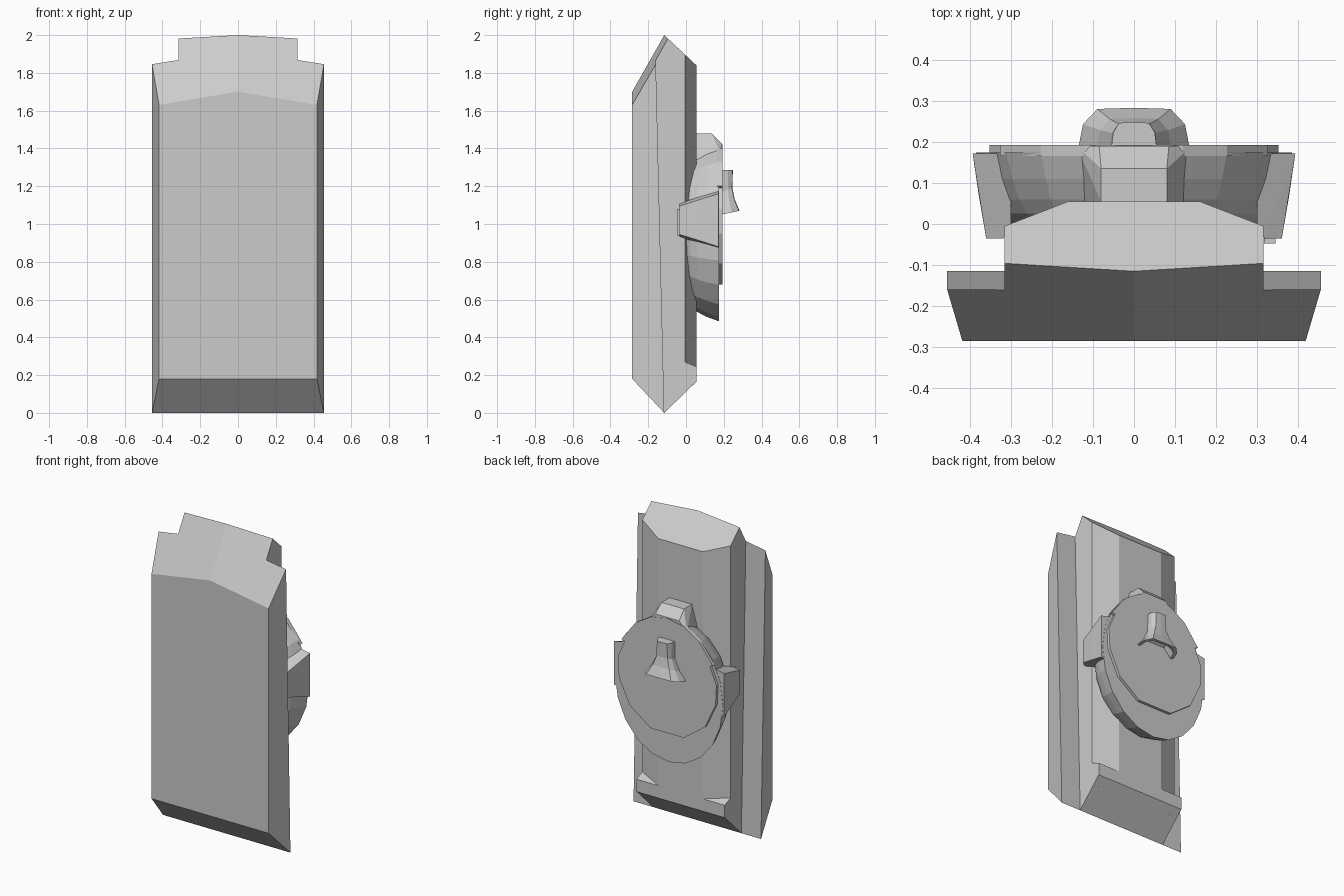
import bpy, bmesh
from math import sin, cos, pi, radians
from mathutils import Vector

if "Cube" in bpy.data.objects:
    bpy.data.objects.remove(bpy.data.objects["Cube"])


def finish(name, bm):
    bmesh.ops.recalc_face_normals(bm, faces=bm.faces)
    me = bpy.data.meshes.new(name)
    bm.to_mesh(me)
    bm.free()
    ob = bpy.data.objects.new(name, me)
    bpy.context.collection.objects.link(ob)
    return ob


def hull(name, pts):
    """Convex solid around a few points."""
    bm = bmesh.new()
    vs = [bm.verts.new(p) for p in pts]
    bmesh.ops.convex_hull(bm, input=vs)
    bmesh.ops.dissolve_limit(bm, angle_limit=0.01, verts=bm.verts, edges=bm.edges)
    return finish(name, bm)


def loft(name, rings):
    """Closed rings skinned together, with both ends capped."""
    bm = bmesh.new()
    vs = [[bm.verts.new(p) for p in r] for r in rings]
    n = len(vs[0])
    for a, b in zip(vs, vs[1:]):
        for i in range(n):
            j = (i + 1) % n
            bm.faces.new((a[i], a[j], b[j], b[i]))
    bm.faces.new(vs[0])
    bm.faces.new(vs[-1])
    return finish(name, bm)


def cut(ob, co, no):
    """Slice off everything on the normal side and cap the opening."""
    bm = bmesh.new()
    bm.from_mesh(ob.data)
    bmesh.ops.bisect_plane(bm, geom=bm.verts[:] + bm.edges[:] + bm.faces[:],
                           plane_co=co, plane_no=Vector(no).normalized(), clear_outer=True)
    bmesh.ops.holes_fill(bm, edges=[e for e in bm.edges if e.is_boundary], sides=0)
    bmesh.ops.recalc_face_normals(bm, faces=bm.faces)
    bm.to_mesh(ob.data)
    bm.free()


# Main plate: stepped section, flange leaning slightly forward toward the top
def section(z):
    yb = -0.115 - 0.0242 * z
    half = [(0.418, -0.285), (0.455, yb), (0.315, yb), (0.315, -0.005), (0.16, 0.055)]
    return [(x, y, z) for x, y in half] + [(-x, y, z) for x, y in reversed(half)]


body = loft("body", [section(-0.2), section(2.2)])
cut(body, (0, -0.115, 0), (0, -0.18, -0.17))        # lower front slope
cut(body, (0, -0.115, 0), (0, 0.165, -0.17))        # lower back slope
cut(body, (0, -0.115, 2.0), (0, 0.94, 1))           # upper back slope
for s in (1, -1):                                   # two-sided upper front slope
    cut(body, (0, -0.115, 2.0), (0.165 * s, -1.765, 1))

# Square corners under the end of each back chamfer
for s, side in ((1, "right"), (-1, "left")):
    hull("foot_corner_" + side,
         [(s * x, y, z) for x, y, lo, hi in
          ((0.16, 0.055, 0.165, 0.245), (0.315, 0.055, 0.165, 0.245),
           (0.315, -0.005, 0.107, 0.27)) for z in (lo, hi)])

# Bowl-shaped housing
CZ, RX, RZ, N = 0.9525, 0.385, 0.4675, 20
loft("housing", [[(RX * k * cos(2 * pi * i / N), y, CZ + RZ * k * sin(2 * pi * i / N))
                  for i in range(N)]
                 for y, k in ((0.0, 0.77), (0.025, 0.84), (0.06, 0.895),
                              (0.11, 0.95), (0.174, 1.0))])

# Raised face plate: full width above the step, smaller below it
arc = [(RX * cos(radians(a)), CZ + RZ * sin(radians(a))) for a in (32, 54, 72, 90, 108, 126, 148)]
low = [(0.305, 1.19), (0.352, 1.08), (0.345, 0.95), (0.27, 0.79), (0.12, 0.68)]
outline = arc + [(-x, z) for x, z in low] + list(reversed(low))
loft("face_plate", [[(x, y, z) for x, z in outline] for y in (0.165, 0.192)])

# Lugs at the top and both sides
hull("top_lug", [(s * x, y, z) for s in (1, -1) for x, y, z in
                 ((0.08, 0.055, 1.48), (0.08, 0.135, 1.48), (0.085, 0.19, 1.425),
                  (0.14, 0.19, 1.36), (0.12, 0.055, 1.34))])
for s, side in ((1, "right"), (-1, "left")):
    hull("side_lug_" + side,
         [(s * x, y, 1.02 + t * h) for t in (1, -1) for x, y, h in
          ((0.36, -0.035, 0.075), (0.318, -0.035, 0.085), (0.378, 0.07, 0.10),
           (0.393, 0.172, 0.14), (0.30, 0.172, 0.16), (0.30, 0.0, 0.10))])
hull("side_pin", [(x, y, z) for x in (0.316, 0.345) for y in (-0.048, -0.03) for z in (0.94, 1.08)])

# Flared spout, hollow from below
ARCH = [(1, 0), (0.92, 0.58), (0.66, 0.97), (0.0, 1.0), (-0.66, 0.97), (-0.92, 0.58), (-1, 0)]


def arch(w, d, z_in, z_out):
    return [(w * x, 0.188 + d * y, z_in + (z_out - z_in) * y) for x, y in ARCH]


loft("spout", [arch(0.055, 0.06, 1.285, 1.285), arch(0.058, 0.058, 1.17, 1.19),
               arch(0.09, 0.07, 1.10, 1.13), arch(0.135, 0.095, 1.05, 1.07),
               arch(0.115, 0.075, 1.05, 1.07), arch(0.07, 0.045, 1.10, 1.13)])
